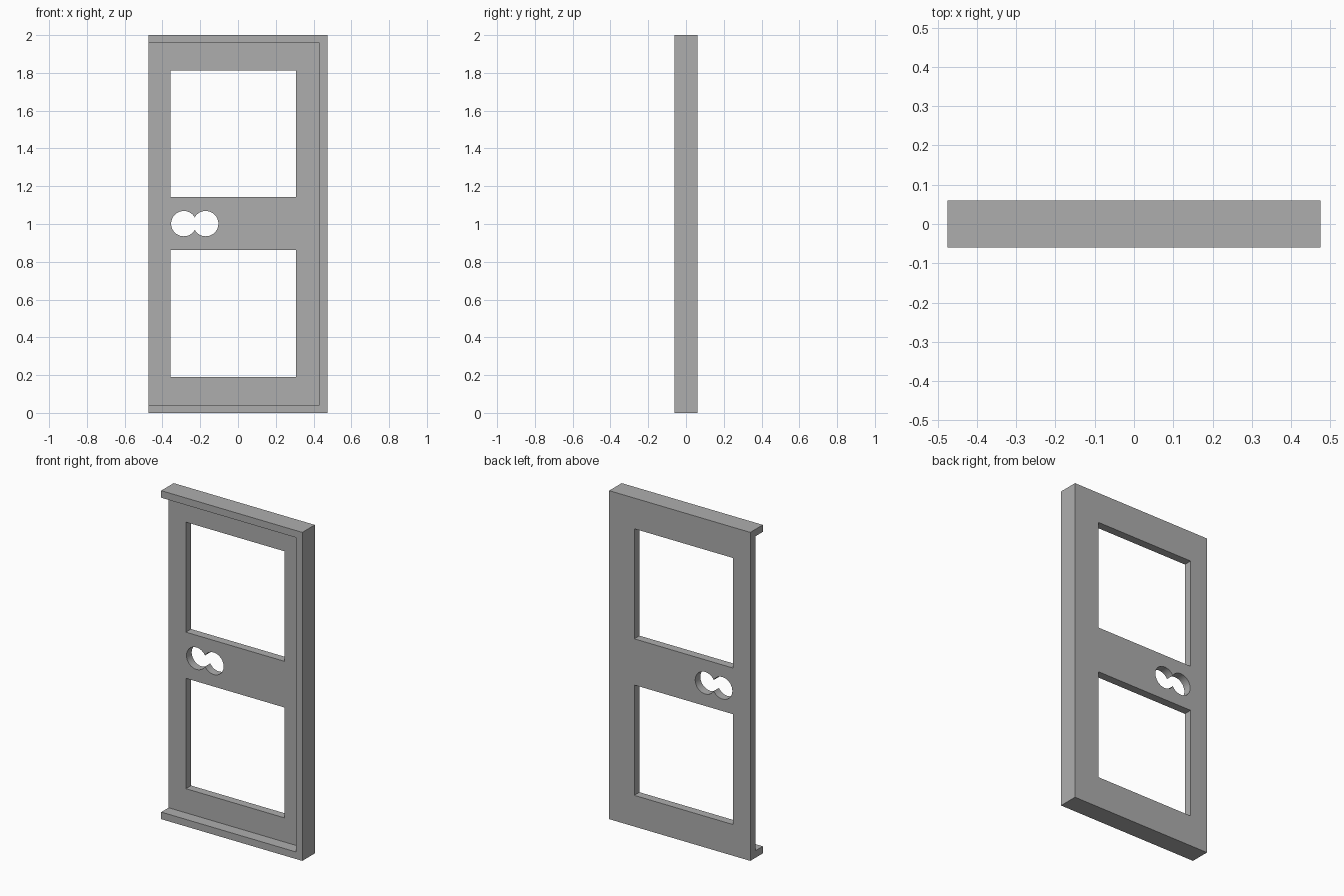
import bpy

if "Cube" in bpy.data.objects:
    bpy.data.objects.remove(bpy.data.objects["Cube"])

HALF_W, HALF_D, HEIGHT = 0.475, 0.06, 2.0
LIP = 0.043          # width of the raised rim
PANEL_FRONT = 0.01   # front plane of the thin panel

grey = bpy.data.materials.new("door grey")
grey.use_nodes = True
colour = (0.42, 0.42, 0.42, 1)
grey.diffuse_color = colour
grey.node_tree.nodes["Principled BSDF"].inputs["Base Color"].default_value = colour


def box(name, x0, x1, y0, y1, z0, z1):
    bpy.ops.mesh.primitive_cube_add(
        size=1, location=((x0 + x1) / 2, (y0 + y1) / 2, (z0 + z1) / 2))
    ob = bpy.context.object
    ob.name = name
    ob.scale = (x1 - x0, y1 - y0, z1 - z0)
    bpy.ops.object.transform_apply(location=True, rotation=False, scale=True)
    return ob


def drill(name, x, z, radius):
    bpy.ops.mesh.primitive_cylinder_add(
        vertices=48, radius=radius, depth=0.4, location=(x, 0, z),
        rotation=(1.570796, 0, 0))
    ob = bpy.context.object
    ob.name = name
    return ob


def cut(target, cutter):
    cutter.hide_render = True
    mod = target.modifiers.new(cutter.name, 'BOOLEAN')
    mod.operation = 'DIFFERENCE'
    mod.solver = 'EXACT'
    mod.object = cutter
    bpy.ops.object.select_all(action='DESELECT')
    target.select_set(True)
    bpy.context.view_layer.objects.active = target
    bpy.ops.object.modifier_apply(modifier=mod.name)
    bpy.data.objects.remove(cutter)


# Door slab
door = box("door", -HALF_W, HALF_W, -HALF_D, HALF_D, 0, HEIGHT)
door.data.materials.append(grey)

# Front recess, open on the latch side, leaves a rim on three sides
cut(door, box("recess_cutter", -1, HALF_W - LIP, -1, PANEL_FRONT,
              LIP, HEIGHT - LIP))

# Upper and lower window openings
for z0, z1 in ((0.19, 0.862), (1.143, 1.813)):
    cut(door, box("window_cutter", -0.358, 0.306, -0.2, 0.2, z0, z1))

# Two overlapping round holes for the handle
for x in (-0.287, -0.171):
    cut(door, drill("handle_hole_cutter", x, 1.002, 0.067))

# Smooth hole walls, sharp edges elsewhere
bpy.ops.object.shade_smooth_by_angle(angle=0.5)
